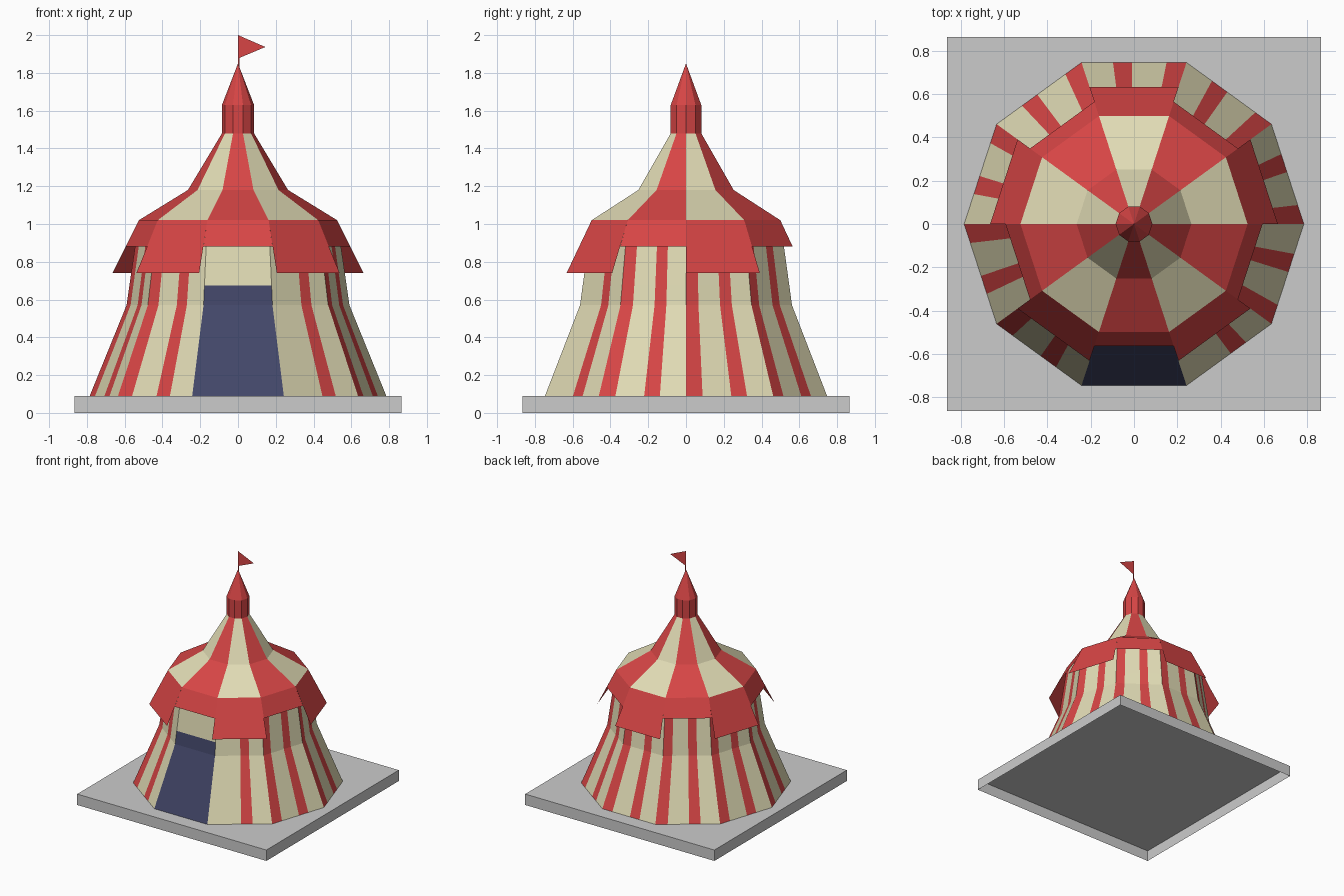
import bpy, bmesh, math
from mathutils import Vector

if "Cube" in bpy.data.objects:
    bpy.data.objects.remove(bpy.data.objects["Cube"])

SIDES = 10
STEP = 2 * math.pi / SIDES
FRONT = 7          # side facing -y (252..288 degrees)


def material(name, rgb):
    m = bpy.data.materials.new(name)
    m.diffuse_color = (*rgb, 1)
    m.use_nodes = True
    m.node_tree.nodes["Principled BSDF"].inputs["Base Color"].default_value = m.diffuse_color
    return m


RED = material("tent red", (0.68, 0.06, 0.06))
CREAM = material("canvas cream", (0.75, 0.71, 0.46))
BLUE = material("door dark blue", (0.055, 0.062, 0.14))
GREY = material("base grey", (0.60, 0.60, 0.60))


def point(side, t, r, z):
    """Point on a flat side of the ten-sided ring; t runs 0..1 along the side."""
    a, b = side * STEP, (side + 1) * STEP
    p = Vector((math.cos(a) * r, math.sin(a) * r, z))
    q = Vector((math.cos(b) * r, math.sin(b) * r, z))
    return p.lerp(q, t)


def finish(name, bm, mats):
    bmesh.ops.remove_doubles(bm, verts=bm.verts[:], dist=1e-5)
    me = bpy.data.meshes.new(name)
    bm.to_mesh(me)
    bm.free()
    for m in mats:
        me.materials.append(m)
    ob = bpy.data.objects.new(name, me)
    bpy.context.collection.objects.link(ob)
    return ob


def shell(name, profile, mats, rule, cuts=(0, 1)):
    """Ten-sided skin from an (r, z) profile; rule(side, strip, level) picks the colour."""
    bm = bmesh.new()
    for s in range(SIDES):
        levels = profile(s) if callable(profile) else profile
        for k, (lo, hi) in enumerate(zip(levels, levels[1:])):
            for j, (t0, t1) in enumerate(zip(cuts, cuts[1:])):
                pts = [point(s, t0, *lo), point(s, t1, *lo)]
                if hi[0] > 0:
                    pts += [point(s, t1, *hi), point(s, t0, *hi)]
                else:
                    pts.append(Vector((0, 0, hi[1])))
                f = bm.faces.new([bm.verts.new(p) for p in pts])
                f.material_index = rule(s, j, k)
    return finish(name, bm, mats)


# Striped walls with the blue doorway on the front side
def wall_colour(side, strip, level):
    if side == FRONT:
        return 2 if level < 2 else 1
    if side == FRONT + 1 and strip == 0:
        return 1
    return 0 if strip in (0, 2) else 1


shell("tent_wall", [(0.785, 0.09), (0.59, 0.57), (0.575, 0.675), (0.525, 1.02)],
      [RED, CREAM, BLUE], wall_colour, (0, 0.19, 0.52, 0.70, 1))

# Roof of alternating panels
shell("tent_roof", [(0.525, 1.02), (0.265, 1.18), (0.085, 1.48)],
      [RED, CREAM], lambda s, j, k: (s + 1) % 2)

# Hanging valance: every other side has a longer flap
shell("valance", lambda s: [(0.594, 0.88) if s % 2 else (0.665, 0.74), (0.525, 1.02)],
      [RED], lambda s, j, k: 0)

# Small cupola with a pointed cap
shell("cupola", [(0.085, 1.48), (0.085, 1.63), (0, 1.85)], [RED], lambda s, j, k: 0)

# Pennant and its thin pole, flat sheets in the y = 0 plane
bm = bmesh.new()
for outline in ([(0, 1.82), (0.009, 1.82), (0.009, 1.88), (0, 1.88)],
                [(0, 1.88), (0.009, 1.88), (0.145, 1.937), (0, 2.0)]):
    bm.faces.new([bm.verts.new((x, 0, z)) for x, z in outline])
finish("pennant", bm, [RED])

# Square base, open underneath
bm = bmesh.new()
bmesh.ops.create_cube(bm, size=1)
for v in bm.verts:
    v.co = (v.co.x * 1.73, v.co.y * 1.73, (v.co.z + 0.5) * 0.09)
bottom = [f for f in bm.faces if f.calc_center_median().z < 0.01]
bmesh.ops.delete(bm, geom=bottom, context='FACES_ONLY')
finish("base", bm, [GREY])
